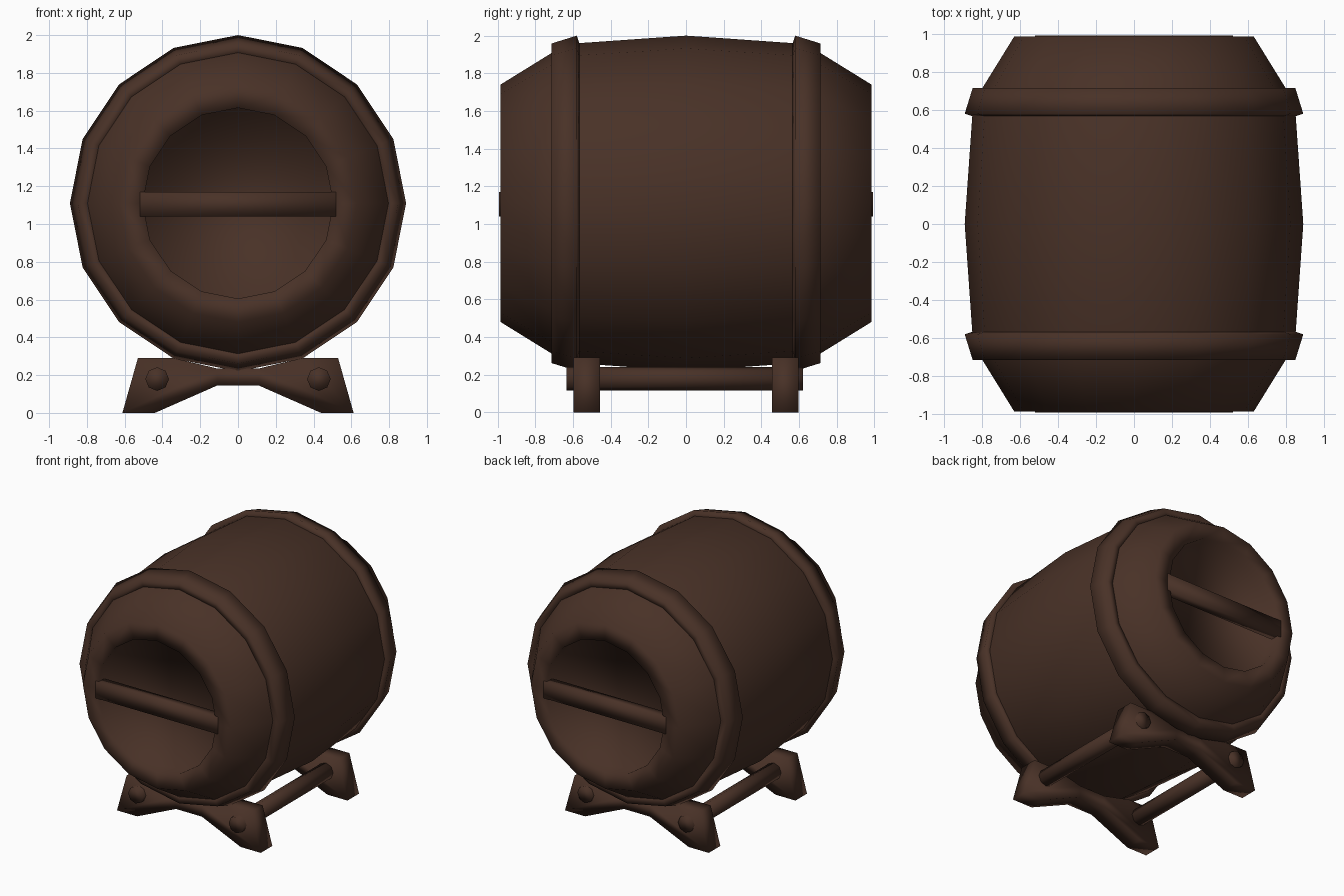
import bpy, bmesh, math
from mathutils import Vector

if "Cube" in bpy.data.objects:
    bpy.data.objects.remove(bpy.data.objects["Cube"])

wood = bpy.data.materials.new("dark_brown_wood")
wood.diffuse_color = (0.066, 0.031, 0.020, 1)
wood.use_nodes = True
wood.node_tree.nodes["Principled BSDF"].inputs["Base Color"].default_value = wood.diffuse_color
CZ = 1.11  # height of the barrel axis


def finish(name, bm):
    bmesh.ops.recalc_face_normals(bm, faces=bm.faces[:])
    me = bpy.data.meshes.new(name)
    bm.to_mesh(me)
    bm.free()
    me.materials.append(wood)
    for p in me.polygons:
        p.use_smooth = True
    ob = bpy.data.objects.new(name, me)
    bpy.context.collection.objects.link(ob)
    return ob


def lathe(name, profile, centre=(0, CZ), n=16, closed=False):
    """Revolve (y, radius) points about an axis along y."""
    bm = bmesh.new()
    rings = [[bm.verts.new((centre[0] + r * math.sin(2 * math.pi * i / n), y,
                            centre[1] + r * math.cos(2 * math.pi * i / n)))
              for i in range(n)] for y, r in profile]
    pairs = list(zip(rings, rings[1:]))
    if closed:
        pairs.append((rings[-1], rings[0]))
    else:
        bm.faces.new(rings[0])
        bm.faces.new(rings[-1])
    for a, b in pairs:
        for i in range(n):
            j = (i + 1) % n
            bm.faces.new((a[i], a[j], b[j], b[i]))
    return finish(name, bm)


def prism(name, outline, y0, y1):
    """Extrude an (x, z) outline along y."""
    bm = bmesh.new()
    f = bm.faces.new([bm.verts.new((x, y0, z)) for x, z in outline])
    ext = bmesh.ops.extrude_face_region(bm, geom=[f])
    moved = [v for v in ext["geom"] if isinstance(v, bmesh.types.BMVert)]
    bmesh.ops.translate(bm, verts=moved, vec=Vector((0, y1 - y0, 0)))
    return finish(name, bm)


# Barrel body with recessed heads
half = [(0.57, 0.85), (0.71, 0.80), (0.985, 0.63), (0.985, 0.505), (0.88, 0.505)]
lathe("barrel_body", [(-y, r) for y, r in reversed(half)] + [(0, 0.89)] + half)

for s, end in ((-1, "front"), (1, "back")):
    # Flared hoop
    lathe(end + "_hoop", [(s * 0.715, 0.78), (s * 0.715, 0.848),
                          (s * 0.58, 0.89), (s * 0.56, 0.83)], closed=True)
    # Cross bar over the head
    prism(end + "_head_bar", [(-0.52, 1.04), (0.52, 1.04), (0.52, 1.17), (-0.52, 1.17)],
          s * 0.92, s * 0.992)
    # Cradle foot
    right = [(0.11, 0.145), (0.44, 0), (0.612, 0), (0.53, 0.29), (0.34, 0.29), (0.11, 0.235)]
    outline = right + [(-x, z) for x, z in reversed(right)]
    prism(end + "_cradle_foot", outline, s * 0.457, s * 0.597)

# Rods joining the feet
for s, side in ((-1, "left"), (1, "right")):
    lathe(side + "_cradle_rod", [(-0.635, 0.0625), (0.62, 0.0625)],
          centre=(s * 0.428, 0.179), n=8)
